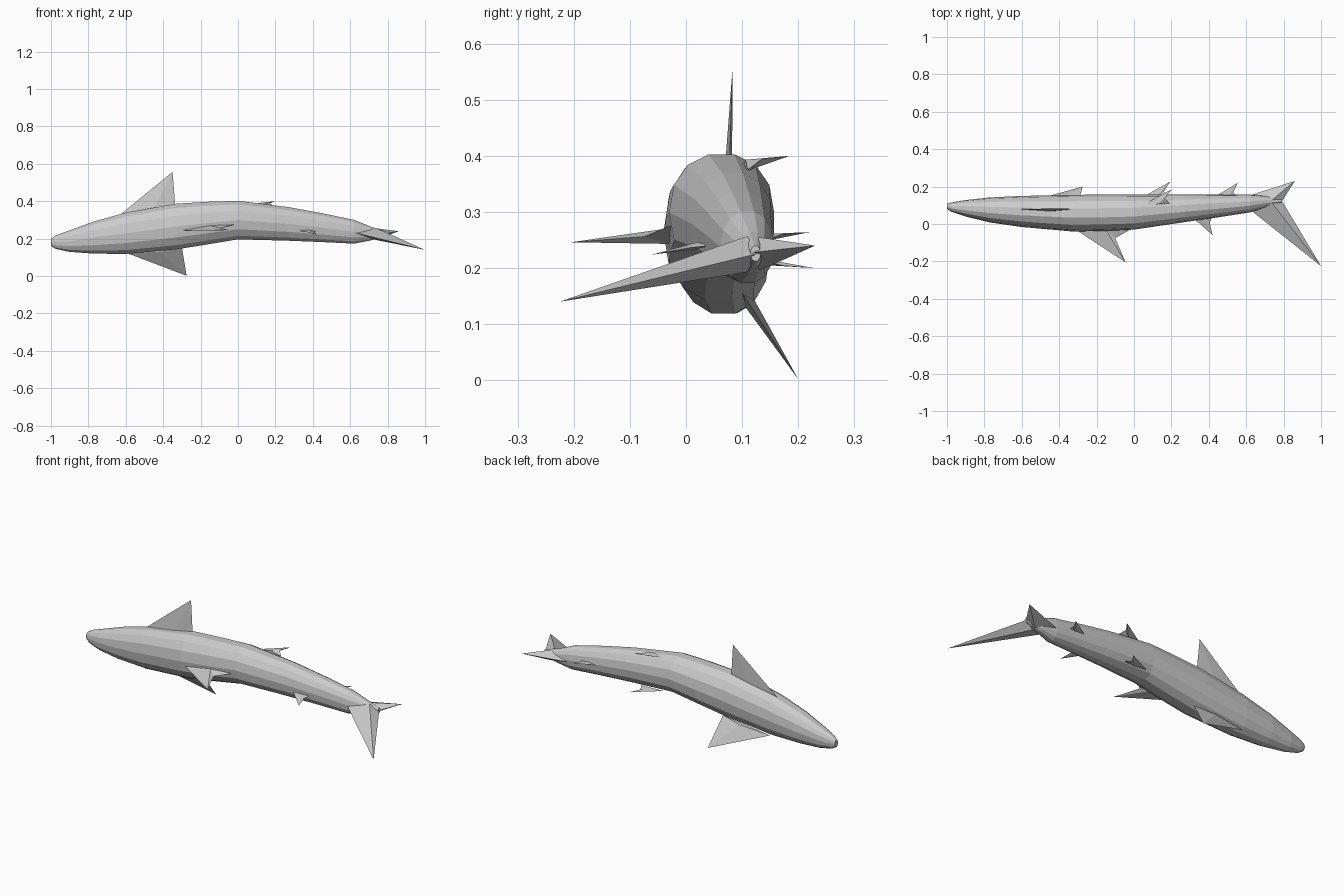
import bpy
import bmesh
from math import cos, sin, pi, copysign
from mathutils import Vector

cube = bpy.data.objects.get("Cube")
if cube:
    bpy.data.objects.remove(cube)

GREY = (0.6, 0.6, 0.6, 1)
mat = bpy.data.materials.new("plain_grey")
mat.use_nodes = True
mat.diffuse_color = GREY
mat.node_tree.nodes["Principled BSDF"].inputs["Base Color"].default_value = GREY


def finish(name, bm):
    bmesh.ops.recalc_face_normals(bm, faces=bm.faces)
    mesh = bpy.data.meshes.new(name)
    bm.to_mesh(mesh)
    bm.free()
    mesh.materials.append(mat)
    obj = bpy.data.objects.new(name, mesh)
    bpy.context.collection.objects.link(obj)
    return obj


def fin(name, outline, middle, thickness):
    """Flat-faceted fin: an outline fanned to a raised point on either side."""
    bm = bmesh.new()
    rim = [bm.verts.new(p) for p in outline]
    for side in (1, -1):
        peak = bm.verts.new(Vector(middle) + side * Vector(thickness))
        for i, v in enumerate(rim):
            bm.faces.new((v, rim[(i + 1) % len(rim)], peak))
    return finish(name, bm)


# Body: oval rings along its length (x, back y, belly y, low z, high z)
STATIONS = [
    (-1.0, .08, .108, .16, .2),
    (-.975, .065, .115, .145, .218),
    (-.9, .04, .128, .128, .246),
    (-.77, .008, .142, .118, .294),
    (-.6, -.016, .15, .116, .342),
    (-.33, -.04, .156, .14, .39),
    (-.16, -.037, .157, .167, .4),
    (0, -.03, .157, .194, .405),
    (.27, .01, .157, .187, .371),
    (.45, .036, .157, .18, .338),
    (.62, .062, .157, .172, .302),
    (.71, .09, .15, .19, .265),
    (.79, .115, .133, .212, .24),
]
SIDES = 14


def rounded(v):
    return copysign(abs(v) ** .92, v)


bm = bmesh.new()
rings = []
for x, y0, y1, z0, z1 in STATIONS:
    ring = []
    for k in range(SIDES):
        a = 2 * pi * k / SIDES
        y = (y0 + y1) / 2 - (y1 - y0) / 2 * rounded(cos(a))
        z = (z0 + z1) / 2 + (z1 - z0) / 2 * rounded(sin(a))
        ring.append(bm.verts.new((x, y, z)))
    rings.append(ring)
for a, b in zip(rings, rings[1:]):
    for k in range(SIDES):
        n = (k + 1) % SIDES
        bm.faces.new((a[k], a[n], b[n], b[k]))
bm.faces.new(rings[0])
bm.faces.new(rings[-1])
finish("body", bm)

# Pectoral fins
fin("upper_pectoral_fin",
    [(-.64, .08, .32), (-.35, .083, .557), (-.335, .077, .37)],
    (-.45, .075, .36), (0, .007, 0))
fin("lower_pectoral_fin",
    [(-.6, .11, .125), (-.275, .2, .002), (-.3, .1, .155)],
    (-.42, .115, .135), (0, .008, .006))

# Fins along the back
fin("dorsal_fin",
    [(-.32, -.025, .243), (-.045, -.205, .246), (-.1, -.075, .256),
     (-.02, -.03, .275), (-.05, -.01, .27)],
    (-.15, -.03, .257), (0, 0, .014))
fin("second_dorsal_fin",
    [(.32, .03, .245), (.42, -.06, .224), (.405, .005, .236), (.42, .045, .24)],
    (.38, .02, .24), (0, 0, .006))

# Pelvic and anal fins along the belly
fin("upper_pelvic_fin",
    [(.045, .1, .38), (.2, .185, .4), (.165, .135, .394), (.19, .11, .375)],
    (.13, .11, .384), (0, -.004, .009))
fin("lower_pelvic_fin",
    [(.04, .14, .215), (.195, .228, .2), (.16, .175, .204), (.18, .14, .21)],
    (.12, .145, .21), (0, 0, .005))
fin("anal_fin",
    [(.43, .145, .255), (.555, .22, .264), (.53, .17, .26), (.55, .145, .25)],
    (.5, .145, .255), (0, 0, .006))

# Tail fin lobes
fin("tail_long_lobe",
    [(.61, .085, .235), (1.0, -.225, .14), (.79, .125, .225)],
    (.74, .11, .225), (0, 0, .032))
fin("tail_short_lobe",
    [(.61, .15, .225), (.86, .23, .24), (.79, .12, .228)],
    (.74, .13, .225), (0, 0, .03))
